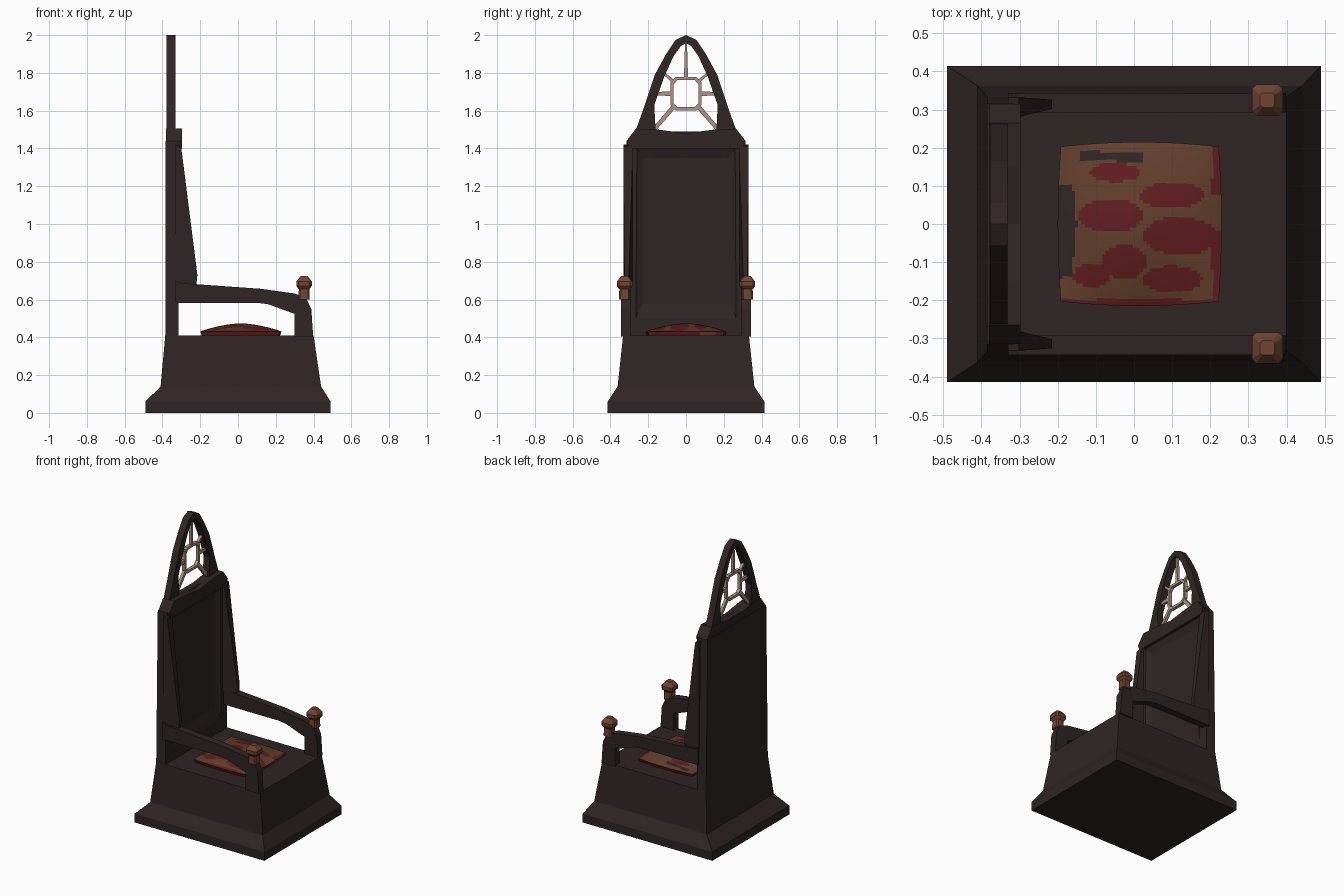
import bpy, bmesh, math
from mathutils import Vector

if "Cube" in bpy.data.objects:
    bpy.data.objects.remove(bpy.data.objects["Cube"])


def material(name, r, g, b):
    m = bpy.data.materials.new(name)
    m.diffuse_color = (r, g, b, 1)
    m.use_nodes = True
    m.node_tree.nodes["Principled BSDF"].inputs["Base Color"].default_value = m.diffuse_color
    return m


WOOD = material("dark wood", 0.029, 0.018, 0.018)
BRONZE = material("warm brown", 0.16, 0.06, 0.032)
STONE = material("pale tracery", 0.42, 0.29, 0.24)
TAN = material("cushion brown", 0.125, 0.05, 0.026)
RED = material("cushion red", 0.12, 0.012, 0.014)


def finish(bm, name, *mats):
    bmesh.ops.recalc_face_normals(bm, faces=bm.faces)
    me = bpy.data.meshes.new(name)
    bm.to_mesh(me)
    bm.free()
    for m in mats:
        me.materials.append(m)
    ob = bpy.data.objects.new(name, me)
    bpy.context.collection.objects.link(ob)
    return ob


def loft(name, rings, mat, closed=False):
    """Skin a list of equal-length point rings; cap the ends or close the loop."""
    bm = bmesh.new()
    vs = [[bm.verts.new(p) for p in r] for r in rings]
    n = len(rings[0])
    pairs = list(zip(vs, vs[1:])) + ([(vs[-1], vs[0])] if closed else [])
    for a, b in pairs:
        for i in range(n):
            j = (i + 1) % n
            bm.faces.new((a[i], a[j], b[j], b[i]))
    if not closed:
        bm.faces.new(vs[0])
        bm.faces.new(vs[-1])
    return finish(bm, name, mat)


def plate_x(name, yz, x0, x1, mat):
    return loft(name, [[(x, y, z) for y, z in yz] for x in (x0, x1)], mat)


def plate_y(name, xz, y0, y1, mat):
    return loft(name, [[(x, y, z) for x, z in xz] for y in (y0, y1)], mat)


def rect(x0, x1, y, z):
    return [(x0, -y, z), (x1, -y, z), (x1, y, z), (x0, y, z)]


# flared plinth carrying the seat
loft("plinth_seat", [rect(-.49, .49, .415, 0), rect(-.49, .49, .415, .06),
                     rect(-.41, .44, .362, .14), rect(-.385, .40, .333, .41)], WOOD)


# tall back with a bevelled, sunken front panel
def quad(x, yb, yt, z0, z1):
    return [(x, -yb, z0), (x, yb, z0), (x, yt, z1), (x, -yt, z1)]


loft("back_panel", [quad(-.385, .333, .316, .40, 1.44), quad(-.315, .333, .316, .40, 1.44),
                    quad(-.315, .265, .26, .50, 1.405), quad(-.322, .255, .25, .53, 1.385),
                    quad(-.334, .225, .225, .58, 1.35)], WOOD)

# cross rail above the panel
half = [(.30, 1.40), (.315, 1.44), (.265, 1.505), (.15, 1.50)]
plate_x("cross_rail", half + [(0, 1.48)] + [(-y, z) for y, z in reversed(half)],
        -.38, -.297, WOOD)

# pointed arch
outer = [(.268, 1.49), (.225, 1.61), (.165, 1.79), (.105, 1.90), (.055, 1.975), (0, 2.0)]
inner = [(.16, 1.48), (.168, 1.63), (.115, 1.78), (.065, 1.89), (.025, 1.945), (0, 1.957)]


def mirrored(p):
    return p + [(-y, z) for y, z in reversed(p[:-1])]


O, I = mirrored(outer), mirrored(inner)
loft("arch", [[(x, y, z) for y, z in c] for c, x in
              ((O, -.378), (O, -.332), (I, -.332), (I, -.378))], WOOD, closed=True)


# tracery ring and spokes
def octagon(h, c):
    pts = [(h, c), (c, h), (-c, h), (-h, c), (-h, -c), (-c, -h), (c, -h), (h, -c)]
    return [(y, 1.69 + z * 1.07) for y, z in pts]


A, B = octagon(.083, .055), octagon(.067, .046)
loft("tracery_ring", [[(x, y, z) for y, z in c] for c, x in
                      ((A, -.366), (A, -.344), (B, -.344), (B, -.366))], STONE, closed=True)


def spoke(a, b, w0=.013, w1=.008):
    a, b = Vector(a), Vector(b)
    d = (b - a).normalized()
    n = Vector((-d.y, d.x))
    pts = [a + n * w0, b + n * w1, b - n * w1, a - n * w0]
    plate_x("tracery_spoke", [tuple(p) for p in pts], -.364, -.346, STONE)


spoke((0, 1.77), (0, 1.965), .011, .005)
for s in (1, -1):
    spoke((s * .075, 1.69), (s * .165, 1.69))
    spoke((s * .062, 1.75), (s * .12, 1.80), .010, .006)
    spoke((s * .062, 1.625), (s * .165, 1.505), .012, .011)

# armrests, wings and finials on both sides
arm = [(-.33, .70), (-.30, .687), (.12, .657), (.30, .632), (.36, .608), (.388, .55), (.398, .405),
       (.298, .405), (.298, .525), (.16, .575), (.10, .583), (-.33, .583)]
wing = [(-.33, 1.42), (-.302, 1.41), (-.296, 1.37), (-.215, .73), (-.22, .68), (-.33, .68)]
for s, side in ((1, "left"), (-1, "right")):
    plate_y("armrest_" + side, arm, s * .293, s * .343, WOOD)
    w = plate_y("wing_" + side, wing, s * .282, s * .332, WOOD)
    for v in w.data.vertices:
        if v.co.x > -.25:
            v.co.y += s * (.02 if abs(v.co.y) < .3 else -.006)
    # squared knob on the arm end
    prof = [(.03, .60), (.028, .655), (.041, .672), (.041, .695), (.019, .724)]

    def knob_ring(r, z):
        c = r * .7
        pts = [(r, c), (c, r), (-c, r), (-r, c), (-r, -c), (-c, -r), (c, -r), (r, -c)]
        return [(.35 + x, s * .325 + y, z) for x, y in pts]
    loft("finial_" + side, [knob_ring(r, z) for r, z in prof], BRONZE)

# domed cushion with blotched cloth
bm = bmesh.new()
bmesh.ops.create_grid(bm, x_segments=48, y_segments=48, size=1)
rim = [e for e in bm.edges if e.is_boundary]
for v in bm.verts:
    u, t = v.co.x, v.co.y
    v.co = (.015 + .207 * u + .008 * u * (1 - t * t), .203 * t + .012 * t * (1 - u * u),
            .43 + .044 * ((1 - abs(u) ** 1.6) * (1 - abs(t) ** 1.6)) ** .9)
ext = bmesh.ops.extrude_edge_only(bm, edges=rim)["geom"]
for v in ext:
    if isinstance(v, bmesh.types.BMVert):
        v.co = (.015 + (v.co.x - .015) * .96, v.co.y * .96, .405)
blots = [(-.05, .135, .065, .025), (.10, .075, .083, .034), (-.06, .022, .086, .042),
         (.12, -.032, .095, .05), (-.025, -.10, .058, .045), (.10, -.145, .078, .035),
         (-.11, -.135, .05, .03)]
for f in bm.faces:
    c = f.calc_center_median()
    red = any(((c.x - x) / a) ** 2 + ((c.y - y) / b) ** 2 < 1 for x, y, a, b in blots)
    red = red or c.y < -.198 or (c.x > .205 and abs(c.y - .03) > .05)
    if c.z < .43:
        red = c.y < 0 or math.sin(c.y * 40) > 0
    dark = (c.x < -.14 and -.14 < c.y < .1 and c.x < -.15 - abs(c.y) * .1) or \
           (-.14 < c.x < .02 and .165 < c.y < .19)
    f.material_index = 2 if dark else (1 if red else 0)
finish(bm, "cushion", TAN, RED, WOOD)
